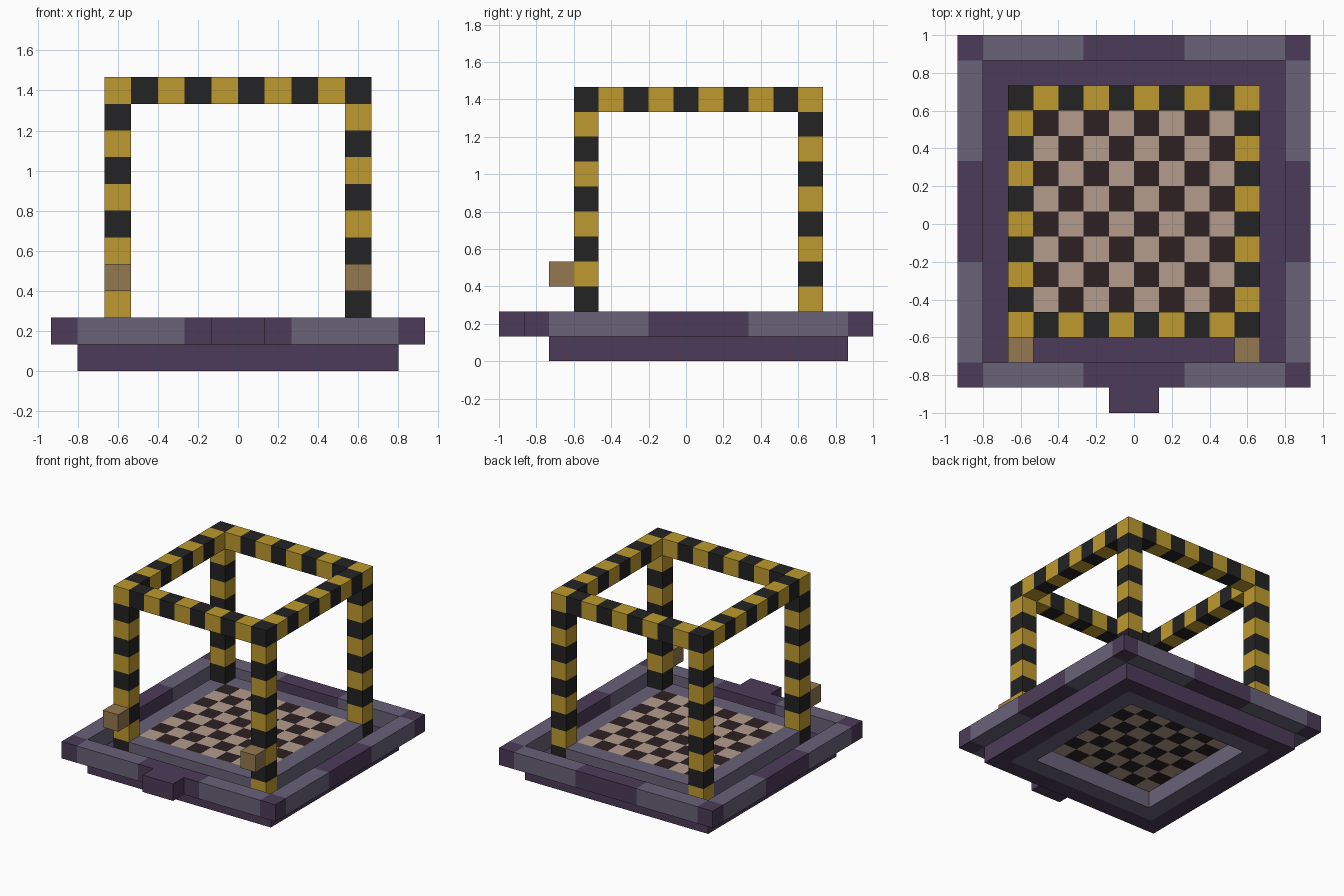
import bpy, bmesh
from mathutils import Vector
from itertools import product

cube = bpy.data.objects.get("Cube")
if cube:
    bpy.data.objects.remove(cube, do_unlink=True)

U = 2 / 15                              # block size
ORIGIN = Vector((-7, -7.5, 0))          # block grid corner, in blocks


def linear(c):
    c /= 255
    return c / 12.92 if c <= 0.04045 else ((c + 0.055) / 1.055) ** 2.4


def material(name, *rgb):
    m = bpy.data.materials.new(name)
    m.use_nodes = True
    col = (*[linear(c) for c in rgb], 1)
    m.diffuse_color = col
    bsdf = m.node_tree.nodes["Principled BSDF"]
    bsdf.inputs["Base Color"].default_value = col
    bsdf.inputs["Roughness"].default_value = 0.9
    return m


YELLOW = material("hazard yellow", 190, 154, 46)
BLACK = material("hazard black", 35, 35, 35)
PURPLE = material("dark purple", 76, 59, 88)
GREY = material("purple grey", 104, 98, 120)
WOOD = material("wood brown", 148, 120, 80)
PALE = material("pale tile", 181, 156, 140)
DARK = material("dark tile", 46, 33, 34)


def ring(x0, x1, y0, y1, z):
    """Blocks along the border of a rectangle, ends included."""
    return [(x, y, z) for x, y in product(range(x0, x1 + 1), range(y0, y1 + 1))
            if x in (x0, x1) or y in (y0, y1)]


def hazard(c):
    return YELLOW if sum(c) % 2 else BLACK


def tile(c):
    return PALE if (c[0] + c[1]) % 2 else DARK


def rim_colour(c):
    # purple corners and a purple stretch in the middle of each side
    x, y, _ = c
    corner = x in (0, 13) and y in (1, 14)
    middle = 5 <= x <= 8 or (x in (0, 13) and 6 <= y <= 9)
    return PURPLE if corner or middle else GREY


parts = {}


def part(name, cells, rule):
    parts[name] = {c: rule(c) if callable(rule) else rule for c in cells}


# Base: lower plinth, raised outer rim, front tab
part("plinth", ring(1, 12, 2, 13, 0), PURPLE)
part("outer_rim", ring(0, 13, 1, 14, 1), rim_colour)
part("front_tab", [(6, 0, 1), (7, 0, 1)], PURPLE)

# Floor: checkered tiles inside a grey border
corners = [(x, y) for x in (2, 11) for y in (3, 12)]
part("floor_border_lower", ring(2, 11, 3, 12, 0), GREY)
part("floor_border_upper",
     [c for c in ring(2, 11, 3, 12, 1) if c[:2] not in corners], GREY)
part("checkered_floor", product(range(3, 11), range(4, 12), [1]), tile)

# Striped frame: four posts and the top beams
for (x, y), label in zip(corners, ("front_right", "back_right", "front_left", "back_left")):
    part(label + "_post", [(x, y, z) for z in range(1, 10)], hazard)
part("top_beams", ring(2, 11, 3, 12, 10), hazard)

# Wooden blocks on the front posts
part("right_wood_block", [(2, 2, 3)], WOOD)
part("left_wood_block", [(11, 2, 3)], WOOD)

occupied = set().union(*parts.values())


def build(name, cells):
    """Make a mesh from the exposed sides of the blocks."""
    mats = list(dict.fromkeys(cells.values()))
    bm = bmesh.new()
    for cell, mat in cells.items():
        centre = Vector(cell) + Vector((0.5, 0.5, 0.5)) + ORIGIN
        for axis, sign in product(range(3), (-1, 1)):
            n = Vector((0, 0, 0))
            n[axis] = sign
            if tuple(int(a + b) for a, b in zip(cell, n)) in occupied:
                continue
            u = Vector((0, 0, 0))
            u[(axis + 1) % 3] = 1
            v = n.cross(u)
            quad = [centre + (n + a * u + b * v) / 2
                    for a, b in ((-1, -1), (1, -1), (1, 1), (-1, 1))]
            face = bm.faces.new([bm.verts.new(p * U) for p in quad])
            face.material_index = mats.index(mat)
    bmesh.ops.remove_doubles(bm, verts=bm.verts, dist=0.001)
    mesh = bpy.data.meshes.new(name)
    bm.to_mesh(mesh)
    bm.free()
    for m in mats:
        mesh.materials.append(m)
    bpy.context.collection.objects.link(bpy.data.objects.new(name, mesh))


for name, cells in parts.items():
    build(name, cells)
